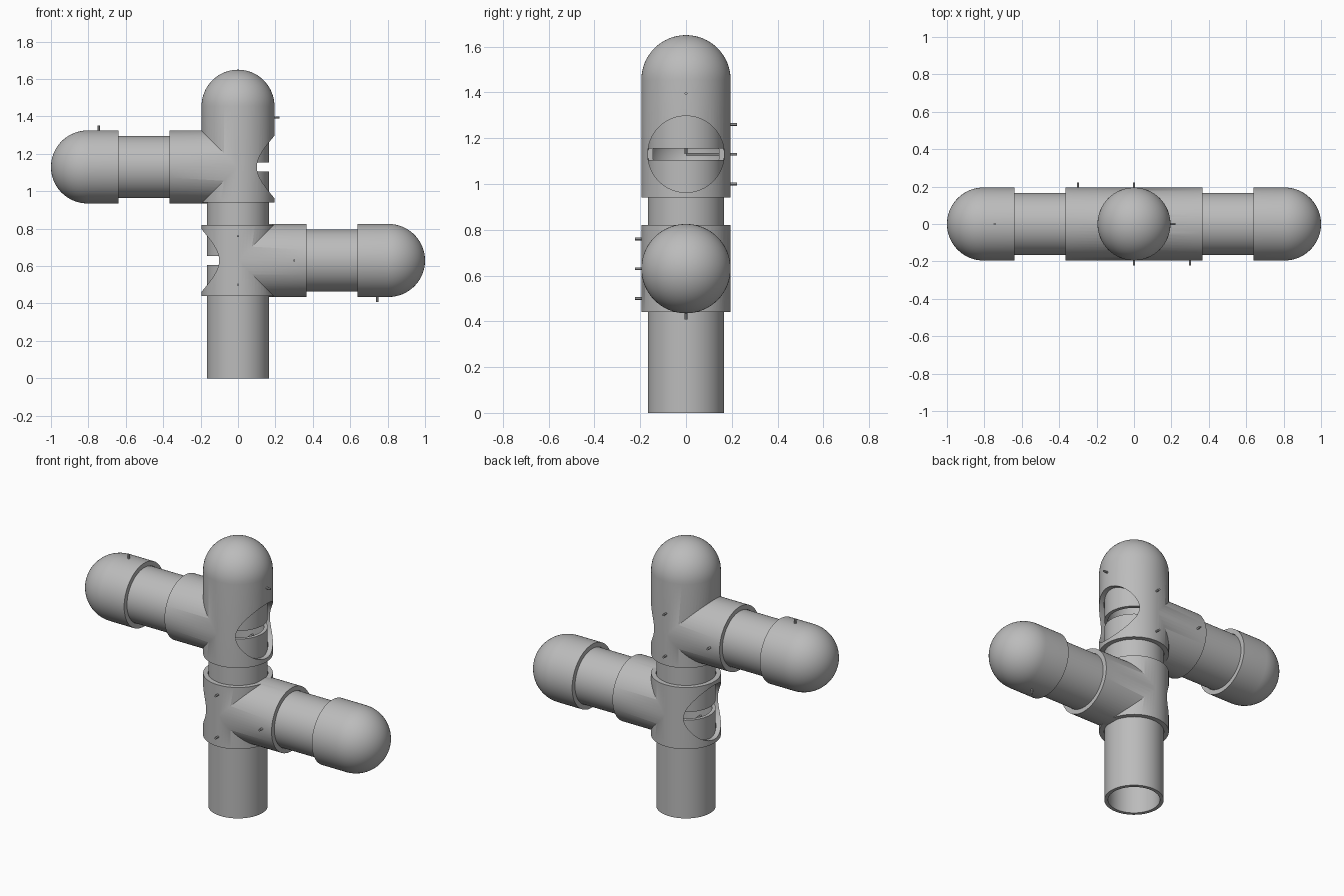
import bpy, bmesh, math
from mathutils import Vector, Matrix

cube = bpy.data.objects.get("Cube")
if cube:
    bpy.data.objects.remove(cube, do_unlink=True)

grey = bpy.data.materials.new("plain grey")
grey.use_nodes = True
grey.diffuse_color = (0.5, 0.5, 0.5, 1)
grey.node_tree.nodes["Principled BSDF"].inputs["Base Color"].default_value = (0.5, 0.5, 0.5, 1)

PIPE, WALL, BORE, SHELL = 0.166, 0.021, 0.167, 0.195
LOW, HIGH = 0.63, 1.13          # heights of the two side branches
UP = Vector((0, 0, 1))


def lathe(name, profile, origin, axis, steps=64):
    """Spin (radius, distance) points around an axis through origin."""
    bm = bmesh.new()
    verts = [bm.verts.new((r, 0, h)) for r, h in profile]
    edges = [bm.edges.new(pair) for pair in zip(verts, verts[1:])]
    bmesh.ops.spin(bm, geom=verts + edges, cent=(0, 0, 0), axis=(0, 0, 1),
                   angle=math.tau, steps=steps)
    bmesh.ops.remove_doubles(bm, verts=bm.verts, dist=0.0001)
    bmesh.ops.recalc_face_normals(bm, faces=bm.faces)
    turn = Vector(axis).to_track_quat('Z', 'Y').to_matrix().to_4x4()
    bm.transform(Matrix.Translation(origin) @ turn)
    mesh = bpy.data.meshes.new(name)
    bm.to_mesh(mesh)
    bm.free()
    mesh.materials.append(grey)
    obj = bpy.data.objects.new(name, mesh)
    bpy.context.collection.objects.link(obj)
    return obj


def rod(name, radius, start, end, origin, axis, steps=64):
    return lathe(name, [(0, start), (radius, start), (radius, end), (0, end)],
                 origin, axis, steps)


def dome(radius, centre, count=16):
    return [(radius * math.cos(a), centre + radius * math.sin(a))
            for a in (i * math.pi / 2 / count for i in range(count + 1))]


def tube(name, start, end, origin, axis):
    inner = PIPE - WALL
    return lathe(name, [(inner, start), (PIPE, start), (PIPE, end), (inner, end),
                        (inner, start)], origin, axis)


def combine(target, other, operation):
    mod = target.modifiers.new(operation, 'BOOLEAN')
    mod.operation, mod.solver, mod.object = operation, 'EXACT', other
    bpy.context.view_layer.objects.active = target
    bpy.ops.object.modifier_apply(modifier=mod.name)
    bpy.data.objects.remove(other, do_unlink=True)


def finish_tee(tee, bore, centre, axis):
    """Add the side socket, then hollow out both passages."""
    combine(tee, rod("socket", SHELL - 0.0003, 0, 0.365, centre, axis), 'UNION')
    combine(tee, bore, 'DIFFERENCE')
    combine(tee, rod("side_bore", BORE, -0.3, 0.45, centre, axis), 'DIFFERENCE')


# Lower open tee
low_centre, high_centre = Vector((0, 0, LOW)), Vector((0, 0, HIGH))
lower_tee = rod("lower_tee", SHELL, -0.19, 0.19, low_centre, UP)
finish_tee(lower_tee, rod("bore", BORE, -0.4, 0.4, low_centre, UP), low_centre, (1, 0, 0))

# Upper tee joined to its domed top
top = 1.455 - HIGH
upper_tee = lathe("upper_tee_with_dome", [(0, -0.19), (SHELL, -0.19)] + dome(SHELL, top),
                  high_centre, UP)
bore = lathe("bore", [(0, -0.4), (BORE, -0.4)] + dome(BORE, top), high_centre, UP)
finish_tee(upper_tee, bore, high_centre, (-1, 0, 0))

# Upright pipe sections, with a gap at each branch
for name, start, end in (("bottom_pipe", 0, LOW - 0.025),
                         ("middle_pipe", LOW + 0.025, HIGH - 0.025),
                         ("top_pipe", HIGH + 0.025, 1.455)):
    tube(name, start, end, (0, 0, 0), UP)

# Side arms: pipe, domed end cap and pins, mirrored for the two branches
for label, side, centre in (("lower", 1, low_centre), ("upper", -1, high_centre)):
    axis = Vector((side, 0, 0))
    tube(label + "_arm_pipe", 0.18, 0.8, centre, axis)
    inside = list(reversed(dome(BORE, 0.805)))
    lathe(label + "_arm_cap", [(BORE, 0.64), (SHELL, 0.64)] + dome(SHELL, 0.805)
          + inside + [(BORE, 0.64)], centre, axis)
    for place, x, z in (("high", 0, 0.13), ("low", 0, -0.13), ("arm", 0.3 * side, 0)):
        rod(f"{label}_{place}_pin", 0.006, 0, 0.222, centre + Vector((x, 0, z)),
            (0, -side, 0), 12)
    rod(label + "_cap_pin", 0.006, 0, 0.222, centre + axis * 0.745, (0, 0, -side), 12)
rod("dome_pin", 0.006, 0, 0.222, (0, 0, 1.395), (1, 0, 0), 12)

# Smooth curved walls, sharp rims
bpy.ops.object.select_all(action='DESELECT')
for obj in bpy.context.collection.objects:
    if obj.type == 'MESH' and grey.name in obj.data.materials:
        obj.select_set(True)
        bpy.context.view_layer.objects.active = obj
bpy.ops.object.shade_smooth_by_angle(angle=math.radians(30))
